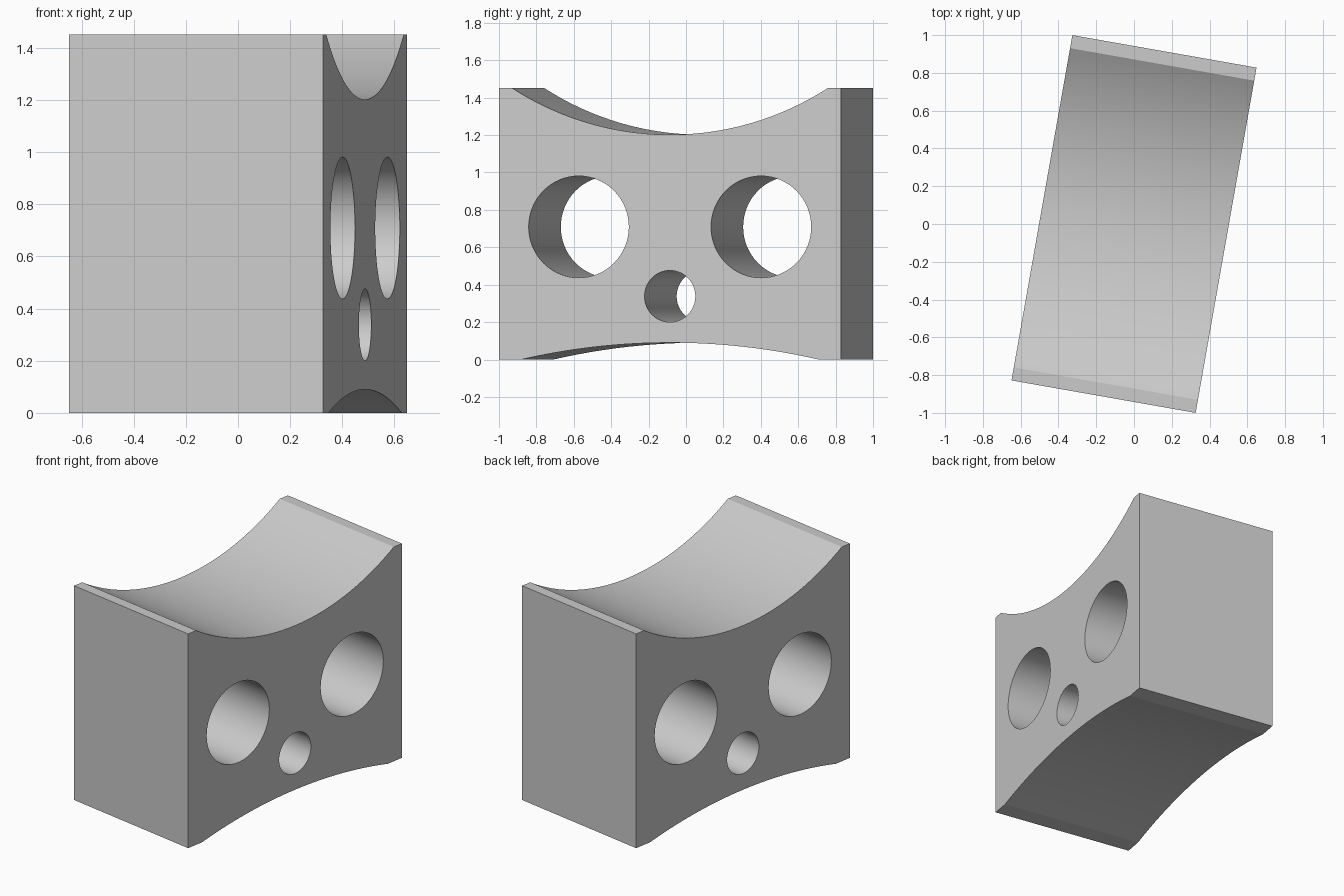
import bpy
import bmesh
from math import asin, cos, sin, radians
from mathutils import Matrix

cube = bpy.data.objects.get("Cube")
if cube:
    bpy.data.objects.remove(cube, do_unlink=True)

HALF_WIDTH, HALF_LENGTH, HEIGHT = 0.495, 0.928, 1.452
ARC_STEPS = 64

grey = bpy.data.materials.new("plain grey")
grey.use_nodes = True
grey.diffuse_color = (0.6, 0.6, 0.6, 1)
grey.node_tree.nodes["Principled BSDF"].inputs["Base Color"].default_value = grey.diffuse_color


def arc(half_chord, rise, base, side):
    """Points of a shallow arc along +y that bulges into the block."""
    radius = (half_chord ** 2 + rise ** 2) / (2 * rise)
    sweep = asin(half_chord / radius)
    points = []
    for i in range(ARC_STEPS + 1):
        a = sweep * (2 * i / ARC_STEPS - 1)
        points.append((radius * sin(a), base + side * (rise - radius * (1 - cos(a)))))
    return points


def make_object(name, bm):
    mesh = bpy.data.meshes.new(name)
    bm.to_mesh(mesh)
    bm.free()
    mesh.materials.append(grey)
    obj = bpy.data.objects.new(name, mesh)
    bpy.context.collection.objects.link(obj)
    return obj


# Block: side profile with a deep saddle on top and a shallow arch below
profile = [(-HALF_LENGTH, 0)] + arc(0.807, 0.09, 0, 1) + [(HALF_LENGTH, 0)]
profile += [(HALF_LENGTH, HEIGHT)] + arc(0.858, 0.25, HEIGHT, -1)[::-1] + [(-HALF_LENGTH, HEIGHT)]
bm = bmesh.new()
face = bm.faces.new([bm.verts.new((-HALF_WIDTH, y, z)) for y, z in profile])
extruded = bmesh.ops.extrude_face_region(bm, geom=[face])["geom"]
bmesh.ops.translate(bm, vec=(2 * HALF_WIDTH, 0, 0),
                    verts=[v for v in extruded if isinstance(v, bmesh.types.BMVert)])
bmesh.ops.recalc_face_normals(bm, faces=bm.faces)
block = make_object("saddle_block", bm)
bpy.context.view_layer.objects.active = block
block.select_set(True)

# Round through holes: two large ones and a small one between them
for y, z, radius in ((-0.495, 0.709, 0.272), (0.495, 0.709, 0.272), (0, 0.338, 0.138)):
    bm = bmesh.new()
    bmesh.ops.create_cone(bm, cap_ends=True, segments=64, radius1=radius, radius2=radius,
                          depth=3 * HALF_WIDTH,
                          matrix=Matrix.Translation((0, y, z)) @ Matrix.Rotation(radians(90), 4, "Y"))
    cutter = make_object("hole_cutter", bm)
    cutter.hide_render = True
    cut = block.modifiers.new("hole", "BOOLEAN")
    cut.operation = "DIFFERENCE"
    cut.solver = "EXACT"
    cut.object = cutter
    bpy.ops.object.modifier_apply(modifier=cut.name)
    bpy.data.objects.remove(cutter, do_unlink=True)

# Turn the block slightly about the vertical; smooth the curved walls
block.data.transform(Matrix.Rotation(radians(-10), 4, "Z"))
for obj in bpy.context.selected_objects:
    obj.select_set(obj == block)
bpy.ops.object.shade_smooth_by_angle(angle=radians(10))
